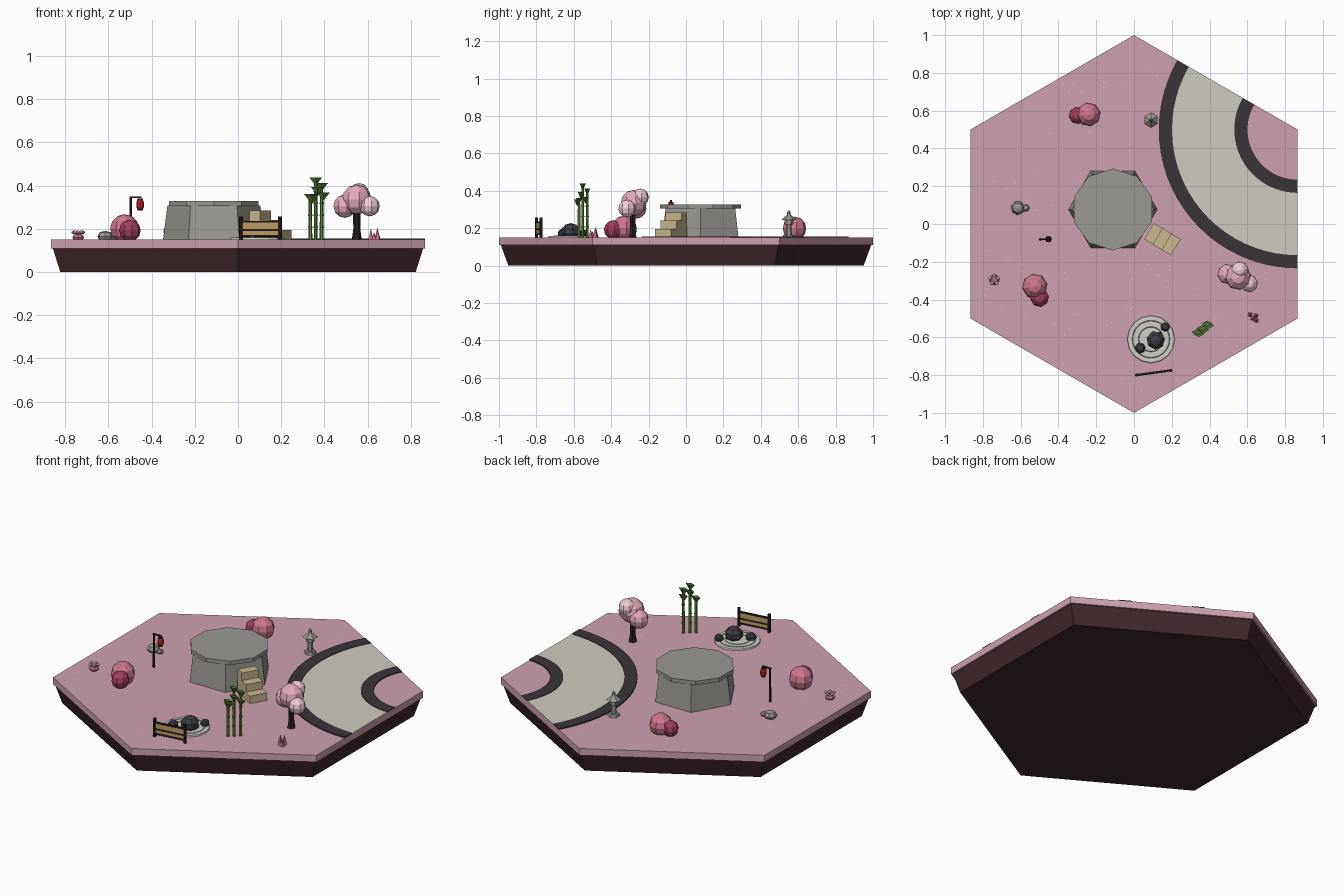
import bpy, math, random
from mathutils import Matrix, Vector

if "Cube" in bpy.data.objects:
    bpy.data.objects.remove(bpy.data.objects["Cube"])

random.seed(4)
G = 0.15  # ground height


def mat(name, r, g, b):
    m = bpy.data.materials.new(name)
    m.diffuse_color = [(c / 255) ** 2.2 for c in (r, g, b)] + [1]
    m.use_nodes = True
    m.node_tree.nodes["Principled BSDF"].inputs["Base Color"].default_value = m.diffuse_color
    return m


PINK = mat("pink_ground", 205, 160, 174)
PETAL = mat("petal", 222, 178, 190)
SOIL = mat("soil", 66, 45, 47)
ROAD = mat("road", 206, 202, 190)
KERB = mat("kerb", 60, 55, 59)
STONE = mat("stone", 152, 151, 145)
SAND = mat("sandstone", 200, 183, 142)
GRAVEL = mat("gravel", 208, 206, 198)
ROCK = mat("dark_rock", 66, 64, 74)
BLACK = mat("dark_wood", 42, 33, 35)
TAN = mat("bamboo_panel", 190, 158, 100)
RED = mat("red_paper", 190, 45, 45)
ROSE = mat("rose", 204, 118, 140)
WINE = mat("wine", 160, 66, 95)
BLOSSOM = mat("blossom", 230, 170, 186)
PALE = mat("pale_blossom", 240, 205, 212)
GREEN = mat("green", 98, 138, 66)
LEAF = mat("leaf", 76, 112, 52)


def mesh(name, verts, faces, m):
    me = bpy.data.meshes.new(name)
    me.from_pydata(verts, [], faces)
    me.materials.append(m)
    ob = bpy.data.objects.new(name, me)
    bpy.context.collection.objects.link(ob)
    return ob


def lathe(name, prof, n, loc, m, start=0.0, sy=1.0):
    """Spin an (r, z) profile, listed bottom to top, into an n-sided solid."""
    verts, rings, faces = [], [], []
    for r, z in prof:
        k = 1 if r == 0 else n
        rings.append([len(verts) + i % k for i in range(n)])
        for i in range(k):
            a = math.radians(start) + 2 * math.pi * i / n
            verts.append((loc[0] + r * math.cos(a), loc[1] + sy * r * math.sin(a), loc[2] + z))
    for lo, hi in zip(rings, rings[1:]):
        for i in range(n):
            j = (i + 1) % n
            f = list(dict.fromkeys((lo[i], lo[j], hi[j], hi[i])))
            if len(f) > 2:
                faces.append(f)
    if prof[0][0]:
        faces.append(rings[0][::-1])
    if prof[-1][0]:
        faces.append(rings[-1])
    return mesh(name, verts, faces, m)


def blob(name, loc, r, m, sz=1.0, n=8, rings=6, start=10):
    prof = []
    for k in range(rings + 1):
        t = math.pi * k / rings
        prof.append((r * math.sin(t) if 0 < k < rings else 0, -r * sz * math.cos(t)))
    return lathe(name, prof, n, loc, m, start)


def box(name, loc, size, m, ang=0.0):
    R = Matrix.Rotation(math.radians(ang), 3, 'Z')
    v = [Vector(loc) + R @ Vector((x * size[0] / 2, y * size[1] / 2, z * size[2] / 2))
         for x in (-1, 1) for y in (-1, 1) for z in (-1, 1)]
    f = [(0, 1, 3, 2), (4, 6, 7, 5), (0, 4, 5, 1), (2, 3, 7, 6), (0, 2, 6, 4), (1, 5, 7, 3)]
    return mesh(name, v, f, m)


def arc_strip(name, r0, r1, top, m, n=24):
    """Ring segment around the right-back corner of the tile."""
    v, f = [], []
    for i in range(n + 1):
        a = math.radians(150 + 120 * i / n)
        for r, z in ((r0, G - .01), (r1, G - .01), (r1, top), (r0, top)):
            v.append((.866 + r * math.cos(a), .5 + r * math.sin(a), z))
    for i in range(n):
        for k in range(4):
            a, b = 4 * i + k, 4 * i + (k + 1) % 4
            f.append((a, a + 4, b + 4, b))
    f += [(0, 1, 2, 3), (4 * n + 3, 4 * n + 2, 4 * n + 1, 4 * n)]
    return mesh(name, v, f, m)


# Tile
lathe("soil_base", [(.95, 0), (.99, .11)], 6, (0, 0, 0), SOIL, 90)
lathe("ground_top", [(1, .11), (1, G)], 6, (0, 0, 0), PINK, 90)

# Curved road with kerbs
arc_strip("road", .335, .665, G + .003, ROAD)
arc_strip("inner_kerb", .265, .335, G + .006, KERB)
arc_strip("outer_kerb", .665, .735, G + .006, KERB)

# Fallen petals
v, f = [], []
while len(f) < 80:
    x, y = random.uniform(-.82, .82), random.uniform(-.9, .9)
    if abs(y) + abs(x) * .577 > .93 or math.hypot(x - .866, y - .5) < .76:
        continue
    k, s = len(v), random.uniform(.005, .009)
    v += [(x + s, y, G + .003), (x, y + s * .7, G + .003), (x - s, y, G + .003), (x, y - s * .7, G + .003)]
    f.append((k, k + 1, k + 2, k + 3))
mesh("fallen_petals", v, f, PETAL)

# Stone platform and stairs
PX, PY = -.112, .077
lathe("platform_body", [(.235, 0), (.215, .157)], 6, (PX, PY, G), STONE)
lathe("platform_cap", [(.217, .155), (.217, .178)], 10, (PX, PY, G), STONE, 90)
for i, h in enumerate((.135, .09, .045)):
    d, a = .251 + .055 * i, math.radians(-31)
    box("stair_step", (PX + d * math.cos(a), PY + d * math.sin(a), G + h / 2), (.055, .1, h), SAND, -31)

# Stone lantern
L = (.09, .55, G)
lathe("lantern_base", [(.034, 0), (.03, .015)], 6, L, STONE, 90)
lathe("lantern_post", [(.016, .015), (.013, .07)], 6, L, STONE, 90)
lathe("lantern_box", [(.024, .07), (.024, .097)], 6, L, STONE, 90)
lathe("lantern_roof", [(.041, .095), (.012, .12), (.009, .125), (.009, .135), (0, .148)], 6, L, STONE, 90)

# Blossom tree
lathe("tree_trunk", [(.023, 0), (.016, .05), (.018, .15)], 6, (.55, -.285, G), BLACK)
for x, y, z, r, m in ((.55, -.28, .335, .07, BLOSSOM), (.495, -.265, .305, .054, BLOSSOM),
                      (.61, -.315, .305, .047, PALE), (.56, -.245, .365, .047, PALE)):
    blob("tree_blossom", (x, y, z), r, m)

# Round bushes
for x, y, z, r, m in ((-.525, -.33, .2, .068, ROSE), (-.5, -.39, .192, .05, WINE),
                      (-.24, .58, .198, .064, ROSE), (-.3, .575, .187, .046, WINE)):
    blob("bush", (x, y, z), r, m)

# Grey stones
blob("grey_stone", (-.615, .085, G + .014), .037, STONE, .75, 7, 4)
blob("grey_stone_small", (-.572, .085, G + .008), .02, STONE, .8, 6, 4)

# Hanging red lantern on its post
lathe("lamp_post", [(.007, 0), (.006, .2)], 6, (-.497, -.08, G), BLACK)
box("lamp_arm", (-.474, -.08, .346), (.055, .008, .008), BLACK)
lathe("lamp_shade", [(.013, 0), (.018, .012), (.018, .032), (.013, .044)], 8, (-.453, -.08, .29), RED)
lathe("lamp_cap", [(.014, 0), (.012, .006)], 8, (-.453, -.08, .334), BLACK)
lathe("lamp_foot", [(.012, 0), (.014, .005)], 8, (-.453, -.08, .286), BLACK)

# Flower cluster
blob("flower_mound", (-.74, -.295, G + .01), .028, ROSE, .7, 7, 4)
for i in range(5):
    a = math.radians(72 * i + 18)
    blob("flower_head", (-.74 + .022 * math.cos(a), -.295 + .022 * math.sin(a), G + .034), .011, PALE, .8, 6, 4)

# Raked gravel garden
Z = (.09, -.61)
lathe("gravel_disc", [(.126, 0), (.124, .009)], 16, (*Z, G), GRAVEL)
for r in (.065, .098):
    v, f, n = [], [], 32
    for i in range(n):
        a = 2 * math.pi * i / n
        for rr, z in ((r - .002, .009), (r, .0115), (r + .002, .009)):
            v.append((Z[0] + rr * math.cos(a), Z[1] + rr * math.sin(a), G + z))
        j = (i + 1) % n
        f += [(3 * i + k, 3 * i + k + 1, 3 * j + k + 1, 3 * j + k) for k in (0, 1)]
    mesh("rake_ring", v, f, STONE)
for x, y, r, z in ((.115, -.615, .052, .183), (.165, -.545, .026, .172), (.033, -.657, .03, .172)):
    blob("garden_rock", (x, y, z), r, ROCK, .85, 7, 5)

# Bamboo fence panel
FA = math.degrees(math.atan2(.025, .18))
for x, y in ((.013, -.8), (.195, -.775)):
    lathe("fence_post", [(.009, 0), (.009, .108)], 6, (x, y, G), BLACK)
box("fence_panel", (.104, -.7875, .199), (.178, .006, .066), TAN, FA)
for z in (.168, .195, .233):
    box("fence_rail", (.104, -.7875, z), (.18, .012, .008), BLACK, FA)

# Bamboo stalks with joints and leaf crowns
for x, y, h in ((.335, -.572, .212), (.36, -.552, .288), (.387, -.528, .263)):
    lathe("bamboo_stalk", [(.009, 0), (.0075, h - .02)], 6, (x, y, G), GREEN)
    for k in range(1, int(h / .055)):
        lathe("bamboo_joint", [(.0105, 0), (.0105, .006)], 6, (x, y, G + .055 * k), LEAF)
    for dx, dy, top in ((0, 0, h), (.008, -.01, h - .045 if h > .22 else h - .008)):
        lathe("bamboo_leaf", [(0, -.038), (.03, 0)], 4, (x + dx, y + dy, G + top), LEAF, 0, .55)

# Pink sprouts
for x, y, h in ((.615, -.48, .05), (.645, -.485, .058), (.648, -.51, .045), (.63, -.5, .035)):
    lathe("sprout", [(.014, 0), (0, h)], 4, (x, y, G), ROSE, 30)
